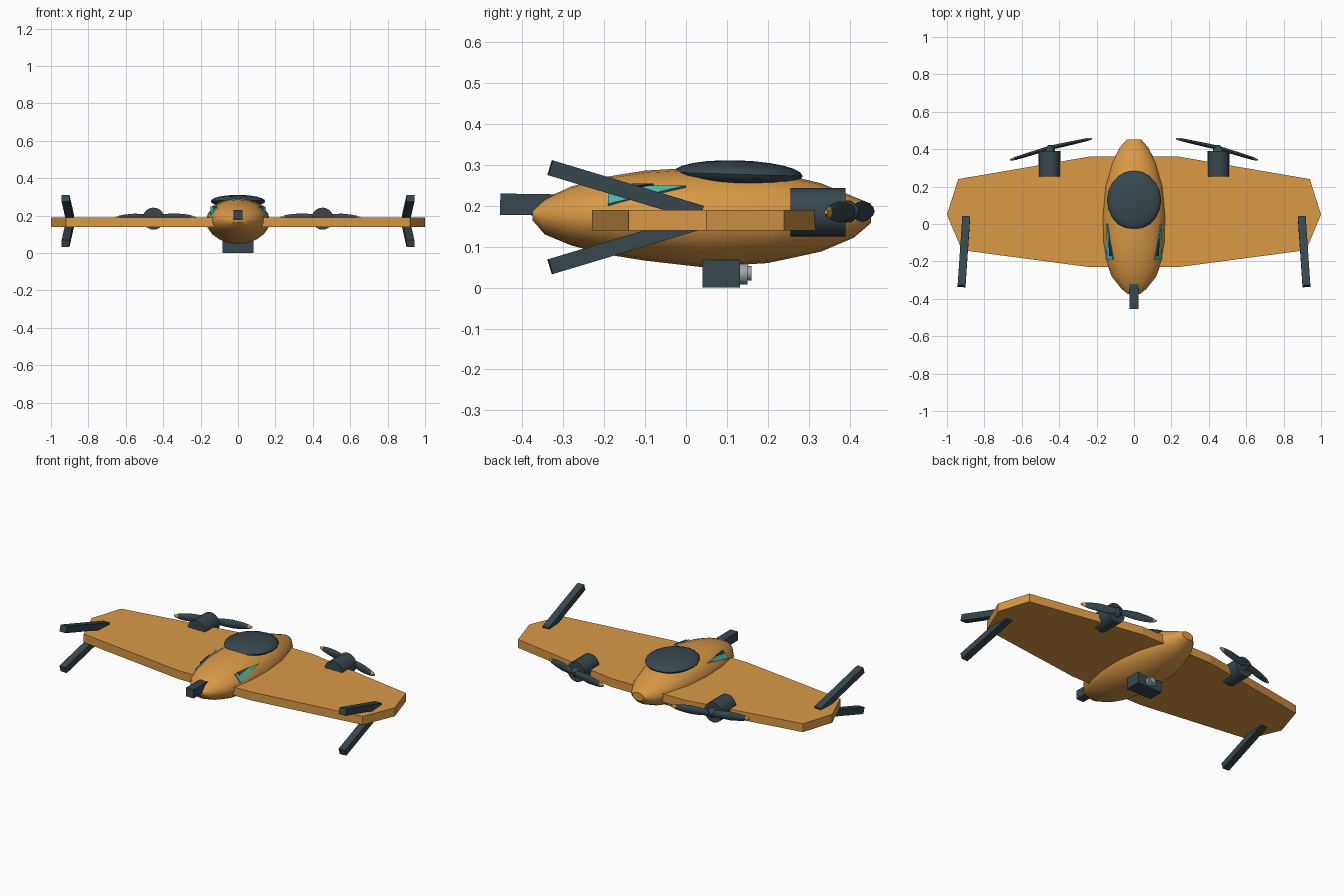
import bpy, bmesh, math
from mathutils import Vector, Matrix

if "Cube" in bpy.data.objects:
    bpy.data.objects.remove(bpy.data.objects["Cube"])


def mat(name, c):
    m = bpy.data.materials.new(name)
    m.diffuse_color = (*c, 1)
    m.use_nodes = True
    m.node_tree.nodes["Principled BSDF"].inputs["Base Color"].default_value = m.diffuse_color
    return m


ORANGE = mat("orange", (0.70, 0.32, 0.062))
DARK = mat("dark slate", (0.038, 0.063, 0.078))
TEAL = mat("teal", (0.08, 0.45, 0.41))
GREY = mat("lens grey", (0.33, 0.38, 0.42))


def finish(name, bm, mats, smooth=False):
    bmesh.ops.recalc_face_normals(bm, faces=bm.faces)
    me = bpy.data.meshes.new(name)
    bm.to_mesh(me)
    bm.free()
    for m in mats:
        me.materials.append(m)
    ob = bpy.data.objects.new(name, me)
    bpy.context.collection.objects.link(ob)
    if smooth:
        bpy.ops.object.select_all(action='DESELECT')
        ob.select_set(True)
        bpy.context.view_layer.objects.active = ob
        bpy.ops.object.shade_smooth_by_angle(angle=math.radians(40))
    return ob


def prism(name, pts, offset, m):
    bm = bmesh.new()
    f = bm.faces.new([bm.verts.new(p) for p in pts])
    r = bmesh.ops.extrude_face_region(bm, geom=[f])
    bmesh.ops.translate(bm, vec=offset, verts=[v for v in r['geom'] if isinstance(v, bmesh.types.BMVert)])
    return finish(name, bm, [m])


def bar(name, a, b, w, h, m):
    # box running from a to b, w wide across x
    a, b = Vector(a), Vector(b)
    d = (b - a).normalized()
    u = (Vector((1, 0, 0)) - d * d.x).normalized()
    v = d.cross(u)
    corners = [a + u * w / 2 * i + v * h / 2 * j for i, j in ((-1, -1), (1, -1), (1, 1), (-1, 1))]
    return prism(name, corners, b - a, m)


def loft(name, rings, sides, mats, smooth=True, centre=Vector()):
    # rings along y: (y, half width, z low, z high)
    bm = bmesh.new()
    loops = []
    for y, w, lo, hi in rings:
        loops.append([bm.verts.new(centre + Vector((
            w * math.sin(2 * math.pi * k / sides), y,
            (lo + hi) / 2 + (hi - lo) / 2 * math.cos(2 * math.pi * k / sides)))) for k in range(sides)])
    for p, q in zip(loops, loops[1:]):
        for k in range(sides):
            n = (k + 1) % sides
            bm.faces.new((p[k], p[n], q[n], q[k]))
    bm.faces.new(loops[0])
    bm.faces.new(loops[-1])
    return finish(name, bm, mats, smooth)


# Fuselage
loft("fuselage", [(-0.375, 0.032, 0.165, 0.192), (-0.345, 0.068, 0.13, 0.218), (-0.28, 0.12, 0.103, 0.247),
                  (-0.2, 0.148, 0.082, 0.27), (-0.1, 0.165, 0.066, 0.286), (0.04, 0.17, 0.05, 0.294),
                  (0.2, 0.155, 0.06, 0.286), (0.33, 0.118, 0.088, 0.255), (0.41, 0.075, 0.122, 0.222),
                  (0.452, 0.038, 0.158, 0.205)], 20, [ORANGE])

# Canopy
bm = bmesh.new()
bmesh.ops.create_uvsphere(bm, u_segments=20, v_segments=12, radius=1,
                          matrix=Matrix.Translation((0, 0.127, 0.277)) @ Matrix.Rotation(-0.03, 4, 'X')
                          @ Matrix.Diagonal((0.145, 0.158, 0.034, 1)))
finish("canopy", bm, [DARK], True)

# Wing
half = [(0.24, 0.36), (0.94, 0.24), (1.0, 0.05), (0.92, -0.14), (0.24, -0.23)]
outline = half + [(-x, y) for x, y in reversed(half)]
prism("wing", [(x, y, 0.14) for x, y in outline], Vector((0, 0, 0.05)), ORANGE)

# Tail boom and belly camera
bar("tail_boom", (0, -0.454, 0.204), (0, -0.32, 0.202), 0.05, 0.052, DARK)
bar("camera_body", (0, 0.04, 0.034), (0, 0.132, 0.034), 0.166, 0.068, DARK)
loft("camera_lens", [(0.125, 0.027, 0.008, 0.06), (0.15, 0.027, 0.008, 0.06), (0.15, 0.018, 0.018, 0.053),
                     (0.16, 0.018, 0.018, 0.053)], 16, [GREY])

for s, side in ((1, "right"), (-1, "left")):
    # Wing tip fins, one up and one down
    for t, end in ((1, "upper"), (-1, "lower")):
        bar(f"{side}_{end}_fin", (s * 0.897, 0.037, 0.172 + t * 0.01), (s * 0.922, -0.332, 0.172 + t * 0.121),
            0.042, 0.038, DARK)

    # Engine pod and hub
    loft(f"{side}_engine_pod", [(0.255, 0.058, 0.125, 0.243), (0.39, 0.058, 0.125, 0.243)], 20, [DARK],
         centre=Vector((s * 0.452, 0, 0)))
    loft(f"{side}_propeller_hub", [(0.385, 0.028, 0.158, 0.214), (0.405, 0.026, 0.16, 0.212),
                                   (0.422, 0.01, 0.176, 0.196)], 12, [DARK],
         centre=Vector((s * 0.45, 0, 0)))

    # Propeller blades with orange tips
    for tip, end in (((0.225, 0.457, 0.187), "inner"), ((0.662, 0.342, 0.184), "outer")):
        root = Vector((s * 0.447, 0.408, 0.186))
        d = Vector((s * tip[0], tip[1], tip[2])) - root
        u = Vector((-d.y, d.x, 0)).normalized()
        bm = bmesh.new()
        loops = []
        for f, c, th in ((0, 0.014, 0.011), (0.25, 0.023, 0.011), (0.5, 0.026, 0.010),
                         (0.75, 0.021, 0.009), (0.89, 0.015, 0.008), (1, 0.005, 0.004)):
            loops.append([bm.verts.new(root + d * f + u * th * math.cos(k * math.pi / 4)
                                       + Vector((0, 0, c * math.sin(k * math.pi / 4)))) for k in range(8)])
        for i, (p, q) in enumerate(zip(loops, loops[1:])):
            for k in range(8):
                n = (k + 1) % 8
                bm.faces.new((p[k], p[n], q[n], q[k])).material_index = int(i == 4)
        bm.faces.new(loops[0])
        bm.faces.new(loops[-1]).material_index = 1
        finish(f"{side}_{end}_blade", bm, [DARK, ORANGE], True)

    # Teal side vent with dark slot
    out = Vector((s * 0.006, 0, 0.005))
    prism(f"{side}_vent", [(s * 0.145, -0.19, 0.2), (s * 0.108, -0.19, 0.243), (s * 0.14, 0.0, 0.245)], out, TEAL)
    prism(f"{side}_vent_slot", [(s * 0.128, -0.172, 0.235), (s * 0.113, -0.172, 0.248), (s * 0.13, -0.08, 0.25)],
          out, DARK)
